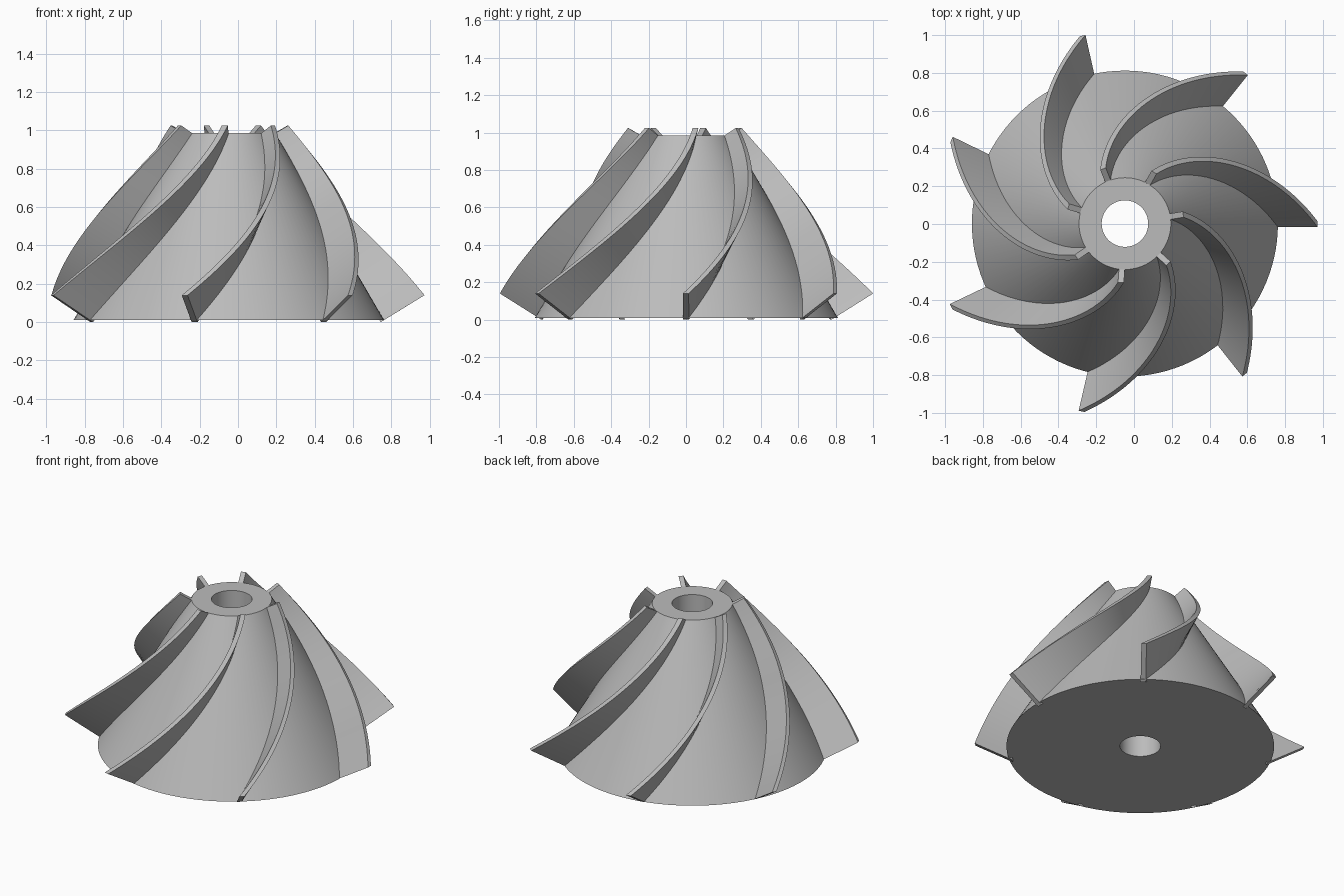
import bpy
import bmesh
from math import radians, sin, cos, pi
from mathutils import Vector

if "Cube" in bpy.data.objects:
    bpy.data.objects.remove(bpy.data.objects["Cube"])

BLADES = 7
CENTRE = Vector((-0.048, 0.002, 0))
THICKNESS = 0.031

grey = bpy.data.materials.new("cast grey")
grey.use_nodes = True
grey.diffuse_color = (0.5, 0.5, 0.5, 1)
grey.node_tree.nodes["Principled BSDF"].inputs["Base Color"].default_value = (0.5, 0.5, 0.5, 1)


def finish(bm, name):
    bmesh.ops.recalc_face_normals(bm, faces=bm.faces)
    mesh = bpy.data.meshes.new(name)
    bm.to_mesh(mesh)
    bm.free()
    mesh.materials.append(grey)
    obj = bpy.data.objects.new(name, mesh)
    obj.location = CENTRE
    bpy.context.collection.objects.link(obj)
    bpy.ops.object.select_all(action="DESELECT")
    obj.select_set(True)
    bpy.context.view_layer.objects.active = obj
    bpy.ops.object.shade_smooth_by_angle(angle=radians(30))
    return obj


def skin(bm, rings, closed):
    """Join matching rings of vertices with quads."""
    pairs = list(zip(rings, rings[1:] + rings[:1])) if closed else list(zip(rings, rings[1:]))
    for a, b in pairs:
        for i in range(len(a)):
            j = (i + 1) % len(a)
            bm.faces.new((a[i], a[j], b[j], b[i]))


# Conical hub with a through bore
def make_hub(segments=112):
    profile = [(0.123, 0.01), (0.81, 0.01), (0.243, 0.985), (0.123, 0.985)]
    bm = bmesh.new()
    rings = []
    for s in range(segments):
        a = 2 * pi * s / segments
        rings.append([bm.verts.new((r * cos(a), r * sin(a), z)) for r, z in profile])
    skin(bm, rings, closed=True)
    return finish(bm, "hub")


# Swept blade: a section moved down the cone while turning about the axis
def make_blade(index, steps=40):
    root = (Vector((0.226, 0.975)), Vector((0.792, 0.0)))
    tip = (Vector((0.312, 1.025)), Vector((1.02, 0.14)))
    bm = bmesh.new()
    rings = []
    for s in range(steps + 1):
        t = s / steps
        a = radians(9 - 68 * t + 7.4 * t * t) + 2 * pi * index / BLADES
        out = Vector((cos(a), sin(a), 0))
        side = Vector((-sin(a), cos(a), 0)) * THICKNESS / 2
        inner, outer = root[0].lerp(root[1], t), tip[0].lerp(tip[1], t)
        ring = []
        for p, sign in ((inner, -1), (outer, -1), (outer, 1), (inner, 1)):
            ring.append(bm.verts.new(out * p.x + Vector((0, 0, p.y)) + side * sign))
        rings.append(ring)
    skin(bm, rings, closed=False)
    bm.faces.new(rings[0])
    bm.faces.new(rings[-1])
    return finish(bm, f"blade_{index + 1}")


make_hub()
for k in range(BLADES):
    make_blade(k)
